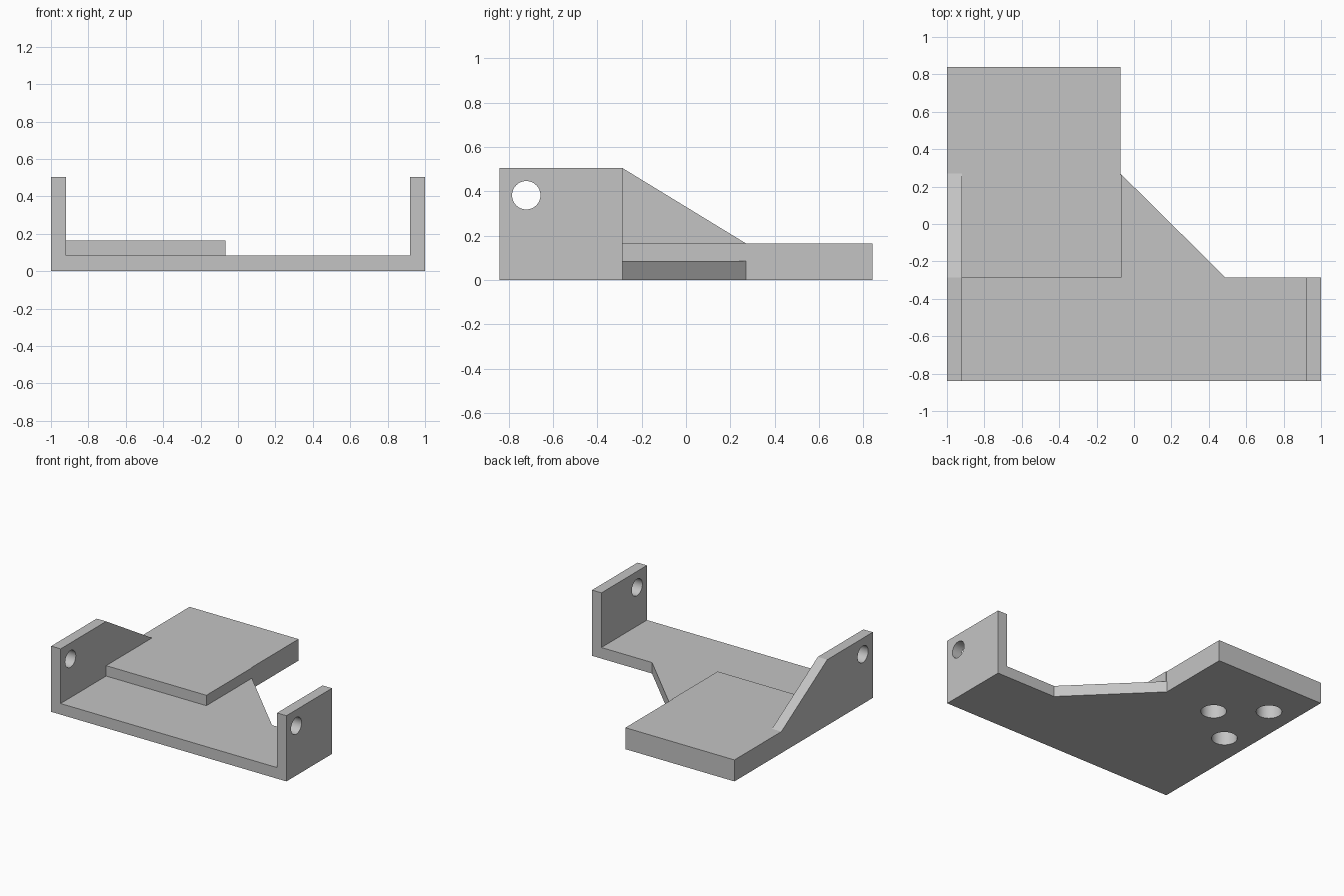
import bpy
import bmesh
from mathutils import Matrix, Vector

cube = bpy.data.objects.get("Cube")
if cube:
    bpy.data.objects.remove(cube, do_unlink=True)

grey = bpy.data.materials.new("plain grey")
grey.use_nodes = True
colour = (0.55, 0.55, 0.55, 1)
grey.diffuse_color = colour
grey.node_tree.nodes["Principled BSDF"].inputs["Base Color"].default_value = colour


def link(name, bm):
    bmesh.ops.recalc_face_normals(bm, faces=bm.faces)
    mesh = bpy.data.meshes.new(name)
    bm.to_mesh(mesh)
    bm.free()
    mesh.materials.append(grey)
    obj = bpy.data.objects.new(name, mesh)
    bpy.context.collection.objects.link(obj)
    return obj


def prism(name, outline, axis, start, end):
    """Extrude a flat outline along x (outline is y, z) or z (outline is x, y)."""
    bm = bmesh.new()
    place = (lambda a, b: (start, a, b)) if axis == "x" else (lambda a, b: (a, b, start))
    face = bm.faces.new([bm.verts.new(place(a, b)) for a, b in outline])
    grown = bmesh.ops.extrude_face_region(bm, geom=[face])["geom"]
    step = Vector((end - start, 0, 0) if axis == "x" else (0, 0, end - start))
    bmesh.ops.translate(bm, vec=step, verts=[v for v in grown if isinstance(v, bmesh.types.BMVert)])
    return link(name, bm)


def cylinder(bm, centre, radius, depth, axis):
    turn = Matrix.Rotation(1.5707963, 4, "Y") if axis == "x" else Matrix()
    bmesh.ops.create_cone(bm, cap_ends=True, segments=48, radius1=radius, radius2=radius,
                          depth=depth, matrix=Matrix.Translation(centre) @ turn)


FRONT, BACK, STEP, END = -0.84, 0.84, -0.287, 0.27
PLATE, PAD, TOP = 0.085, 0.165, 0.505
INNER, EDGE = 0.92, -0.073

# Base plate with the diagonal web
plate = prism("base_plate", [(-1, FRONT), (1, FRONT), (1, STEP), (0.49, STEP),
                             (EDGE, END), (EDGE, BACK), (-1, BACK)], "z", 0, PLATE)

# Raised mounting pad, notched around the side wall
pad = prism("raised_pad", [(-INNER, STEP), (-0.068, STEP), (-0.068, 0.265), (EDGE, 0.265),
                           (EDGE, BACK), (-1, BACK), (-1, END), (-INNER, END)],
            "z", PLATE, PAD)

# Side walls: a sloped one on the right, a short one on the left
right_wall = prism("right_wall", [(FRONT, PLATE), (END, PLATE), (END, PAD),
                                  (STEP, TOP), (FRONT, TOP)], "x", -1, -INNER)
left_wall = prism("left_wall", [(FRONT, PLATE), (STEP, PLATE), (STEP, TOP), (FRONT, TOP)],
                  "x", INNER, 1)

# Cutters: pivot holes through the walls, blind holes under the pad
bm = bmesh.new()
cylinder(bm, (0, -0.72, 0.382), 0.064, 3, "x")
pivot_cutter = link("pivot_hole_cutter", bm)

bm = bmesh.new()
for x, y in [(-0.8, 0.03), (-0.8, 0.515), (-0.5, 0.27)]:
    cylinder(bm, (x, y, 0), 0.09, 0.25, "z")
blind_cutter = link("blind_hole_cutter", bm)

for part, cutter in [(plate, blind_cutter), (pad, blind_cutter),
                     (right_wall, pivot_cutter), (left_wall, pivot_cutter)]:
    mod = part.modifiers.new("holes", "BOOLEAN")
    mod.operation = "DIFFERENCE"
    mod.solver = "EXACT"
    mod.object = cutter

# Bake the holes, drop the cutters and smooth only the bores
depsgraph = bpy.context.evaluated_depsgraph_get()
baked = [(p, bpy.data.meshes.new_from_object(p.evaluated_get(depsgraph)))
         for p in (plate, pad, right_wall, left_wall)]
bpy.ops.object.select_all(action="DESELECT")
for part, mesh in baked:
    part.modifiers.clear()
    part.data = mesh
    part.select_set(True)
    bpy.context.view_layer.objects.active = part
for cutter in (pivot_cutter, blind_cutter):
    bpy.data.objects.remove(cutter, do_unlink=True)
bpy.ops.object.shade_smooth_by_angle(angle=0.5)
